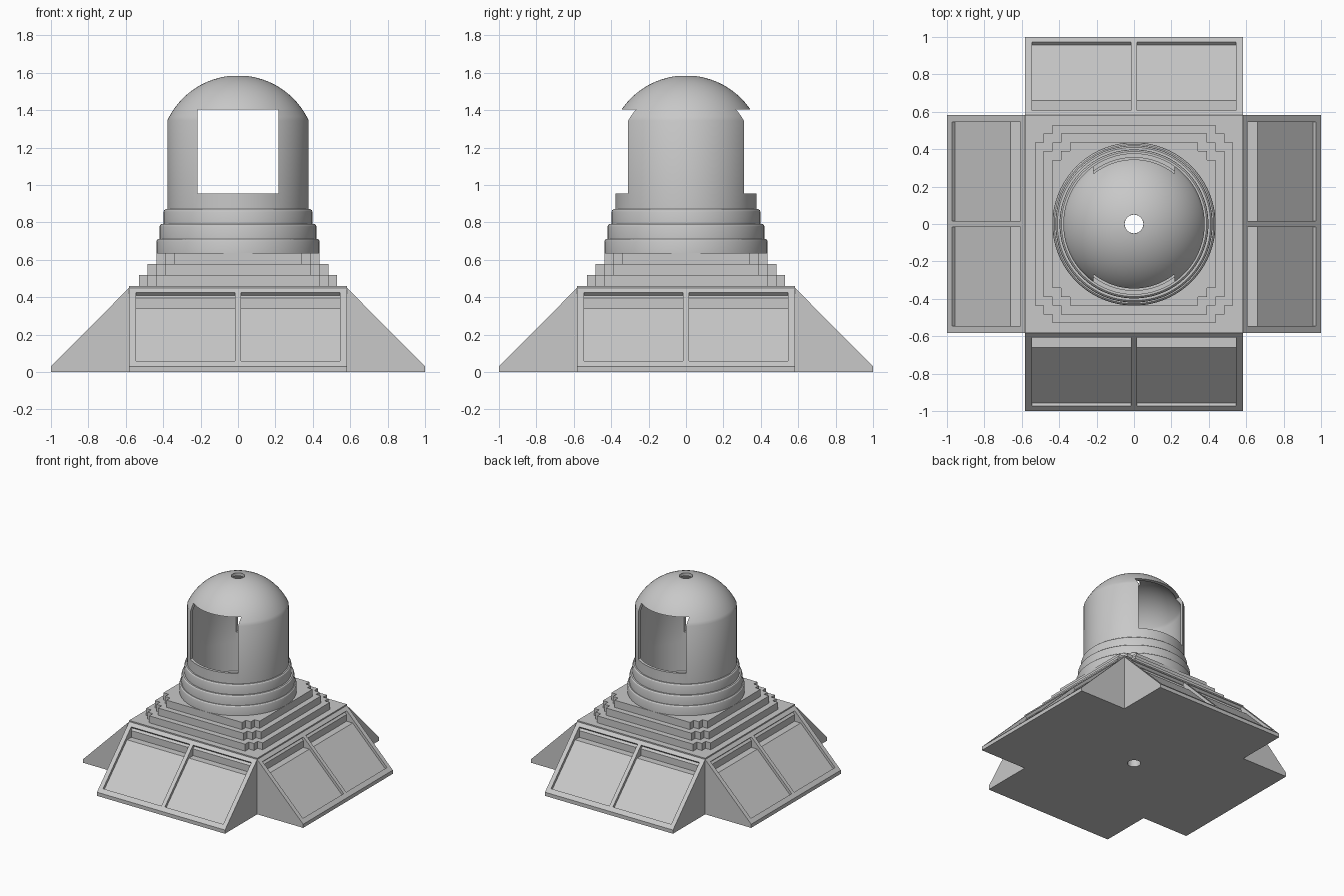
import bpy
import bmesh
from math import radians, sqrt, pi
from mathutils import Matrix, Vector

cube = bpy.data.objects.get("Cube")
if cube:
    bpy.data.objects.remove(cube, do_unlink=True)

stone = bpy.data.materials.new("grey stone")
stone.use_nodes = True
GREY = (0.58, 0.58, 0.58, 1)
stone.diffuse_color = GREY
stone.node_tree.nodes["Principled BSDF"].inputs["Base Color"].default_value = GREY


def finish(name, bm):
    bmesh.ops.recalc_face_normals(bm, faces=bm.faces)
    mesh = bpy.data.meshes.new(name)
    bm.to_mesh(mesh)
    bm.free()
    mesh.materials.append(stone)
    obj = bpy.data.objects.new(name, mesh)
    bpy.context.collection.objects.link(obj)
    return obj


def activate(obj):
    bpy.ops.object.select_all(action="DESELECT")
    obj.select_set(True)
    bpy.context.view_layer.objects.active = obj


def prism(name, points, offset):
    """Closed outline pushed along an offset vector."""
    bm = bmesh.new()
    face = bm.faces.new([bm.verts.new(p) for p in points])
    side = bmesh.ops.extrude_face_region(bm, geom=[face], use_keep_orig=True)
    verts = [v for v in side["geom"] if isinstance(v, bmesh.types.BMVert)]
    bmesh.ops.translate(bm, vec=Vector(offset), verts=verts)
    return finish(name, bm)


def block(name, size, z0, z1):
    x, y = size
    return prism(name, [(-x, -y, z0), (x, -y, z0), (x, y, z0), (-x, y, z0)], (0, 0, z1 - z0))


def lathe(name, profile, steps=96):
    """Closed (radius, z) outline turned around the z axis."""
    bm = bmesh.new()
    verts = [bm.verts.new((r, 0, z)) for r, z in profile]
    edges = [bm.edges.new((verts[i - 1], verts[i])) for i in range(len(verts))]
    bmesh.ops.spin(bm, geom=verts + edges, cent=(0, 0, 0), axis=(0, 0, 1),
                   angle=2 * pi, steps=steps)
    bmesh.ops.remove_doubles(bm, verts=bm.verts, dist=0.0001)
    return finish(name, bm)


def cut(obj, cutters):
    activate(obj)
    for cutter in cutters:
        mod = obj.modifiers.new("cut", "BOOLEAN")
        mod.operation = "DIFFERENCE"
        mod.solver = "EXACT"
        mod.object = cutter
        bpy.ops.object.modifier_apply(modifier=mod.name)


def discard(cutters):
    for cutter in cutters:
        bpy.data.objects.remove(cutter, do_unlink=True)


def smooth(obj):
    activate(obj)
    bpy.ops.object.shade_smooth_by_angle(angle=radians(30))


HALF = 0.582

# Square core of the base and the notched steps above it
foundation = [block("base_core", (HALF, HALF), 0, 0.46)]
heights = [0.46, 0.517, 0.576, 0.635]
for i, a in enumerate((0.53, 0.483, 0.437)):
    b, c = a - 0.047, a - 0.094
    corner = [(a, c), (b, c), (b, b), (c, b), (c, a)]
    outline = []
    for turn in range(4):
        spin = Matrix.Rotation(turn * pi / 2, 3, "Z")
        outline += [spin @ Vector((x, y, heights[i])) for x, y in corner]
    foundation.append(prism(f"step_{i + 1}", outline, (0, 0, heights[i + 1] - heights[i])))

# Drain hole down through the base
drain = lathe("drain_cutter", [(0, -0.1), (0.05, -0.1), (0.05, 0.8), (0, 0.8)], 32)
for part in foundation:
    cut(part, [drain])
discard([drain])

# Sloping buttress with two recessed panels, repeated on each side
slope = [(HALF, 0), (1, 0), (1, 0.03), (HALF, 0.45)]
recess = [(0.606, 0.426), (0.59, 0.41), (0.605, 0.395), (0.605, 0.34), (0.66, 0.34),
          (0.957, 0.043), (0.972, 0.058), (1.02, 0.106), (0.66, 0.48)]
for side, turn in (("front", 0), ("left", 1), ("back", 2), ("right", 3)):
    wedge = prism(side + "_buttress", [(-HALF, -y, z) for y, z in slope], (2 * HALF, 0, 0))
    cutters = [prism("panel_cutter", [(x, -y, z) for y, z in recess], (0.53, 0, 0))
               for x in (-0.546, 0.016)]
    cut(wedge, cutters)
    discard(cutters)
    wedge.data.transform(Matrix.Rotation(turn * pi / 2, 4, "Z"))

# Three stacked rings with softened upper edges
INNER = 0.355
for i, (r, z0, z1) in enumerate(((0.436, 0.635, 0.712), (0.42, 0.712, 0.79), (0.398, 0.79, 0.87))):
    ring = lathe(f"ring_{i + 1}", [
        (INNER, z0), (r, z0), (r, z1 - 0.015), (r - 0.003, z1 - 0.006),
        (r - 0.01, z1), (INNER, z1)])
    smooth(ring)

# Hollow domed turret with a round opening at the crown
def cap(radius, base, centre, top_r, count=16):
    """Arc from the wall up to the crown opening."""
    top = centre + sqrt(radius ** 2 - top_r ** 2)
    start = (Vector((base, sqrt(radius ** 2 - base ** 2)))).normalized()
    end = Vector((top_r, top - centre)).normalized()
    return [tuple(start.slerp(end, i / count) * radius + Vector((0, centre)))
            for i in range(count + 1)]


outer = cap(0.417, 0.378, 1.168, 0.05)
inner = cap(0.392, INNER, 1.168, 0.05)
turret = lathe("domed_turret", [(INNER, 0.87), (0.378, 0.87)] + outer + inner[::-1])

# Front and back windows
window = block("window_cutter", (0.217, 0.6), 0.955, 1.402)
cut(turret, [window])
discard([window])
smooth(turret)
